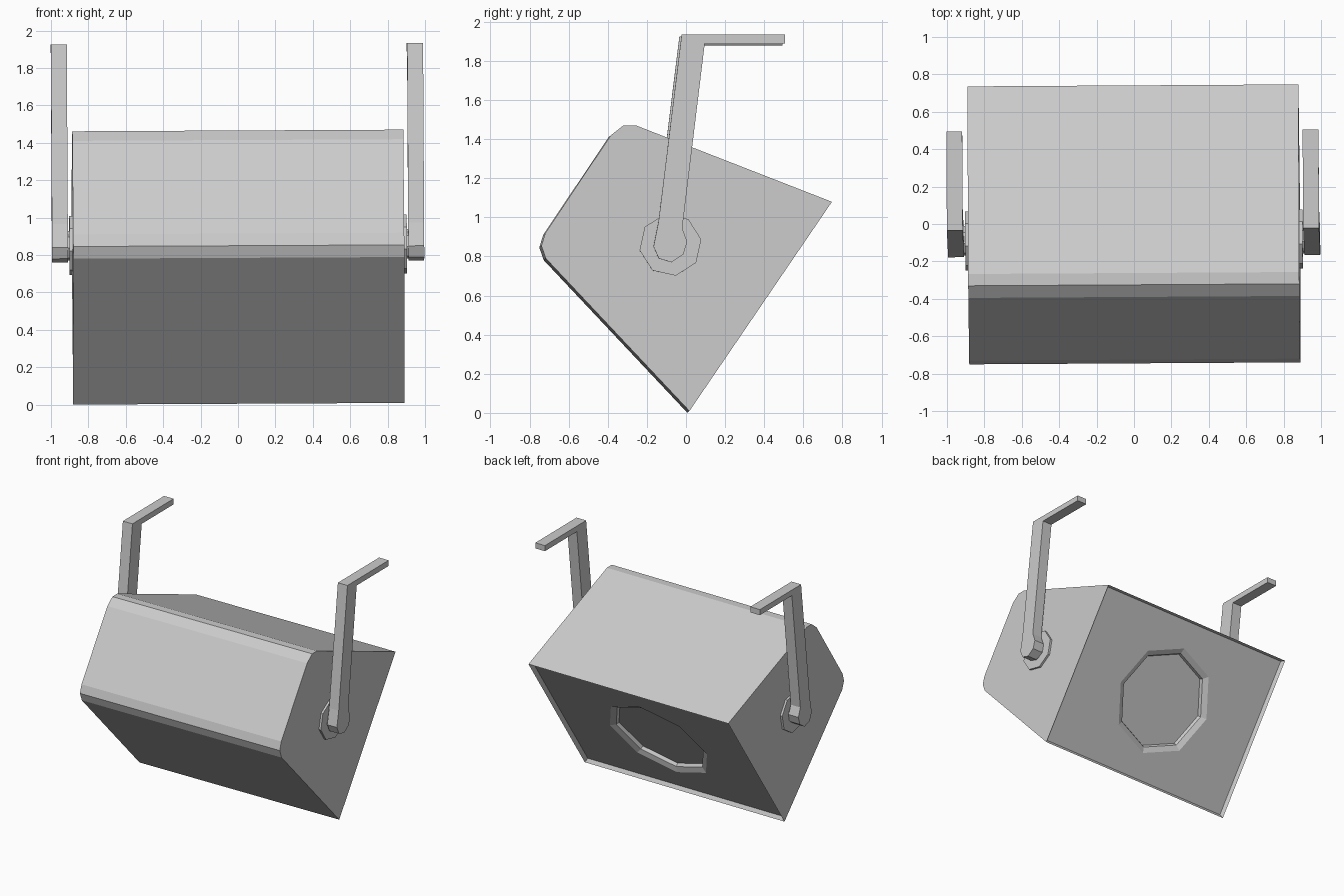
import bpy, bmesh, math
from mathutils import Vector, Matrix

if "Cube" in bpy.data.objects:
    bpy.data.objects.remove(bpy.data.objects["Cube"])

# the whole model leans by a fraction of a degree
LEAN = (Matrix.Translation((0.004, 0, 0)) @ Matrix.Rotation(0.006, 4, 'Z')
        @ Matrix.Rotation(-0.005, 4, 'Y'))


def finish(name, bm):
    bmesh.ops.recalc_face_normals(bm, faces=bm.faces)
    mesh = bpy.data.meshes.new(name)
    bm.to_mesh(mesh)
    bm.free()
    mesh.transform(LEAN)
    ob = bpy.data.objects.new(name, mesh)
    bpy.context.collection.objects.link(ob)
    return ob


def loft(bm, rings):
    """Skin a stack of point rings and cap both ends."""
    rows = [[bm.verts.new(p) for p in r] for r in rings]
    n = len(rows[0])
    for a, b in zip(rows, rows[1:]):
        for i in range(n):
            j = (i + 1) % n
            bm.faces.new((a[i], a[j], b[j], b[i]))
    bm.faces.new(rows[0])
    bm.faces.new(rows[-1])


def prism(profile, x0, x1):
    """Extrude a (y, z) profile along x."""
    bm = bmesh.new()
    loft(bm, [[(x, y, z) for y, z in profile] for x in (x0, x1)])
    return bm


# cabinet: wedge body with blunt corners
body = [(0.012, 0.005), (0.741, 1.075), (-0.262, 1.466), (-0.325, 1.466),
        (-0.39, 1.415), (-0.725, 0.915), (-0.745, 0.85), (-0.722, 0.785)]
bm = prism(body, -0.885, 0.885)
bmesh.ops.recalc_face_normals(bm, faces=bm.faces)

# recessed grille panel inside a thin rim
up = Vector((0, 0.729, 1.07)).normalized()
out = Vector((0, up.z, -up.y))
side = Vector((1, 0, 0))
bm.normal_update()
front = max(bm.faces, key=lambda f: f.normal.dot(out))
bmesh.ops.inset_region(bm, faces=[front], thickness=0.016, use_even_offset=True)
bmesh.ops.translate(bm, verts=front.verts, vec=-out * 0.03)
cabinet = finish("cabinet", bm)

# octagonal driver recess with a sloped lip
centre = Vector((0, 0.3765, 0.54)) - out * 0.03
rings = []
for r, d in ((0.43, 0.01), (0.43, 0.0), (0.385, -0.02), (0.375, -0.045)):
    rings.append([centre + out * d + side * (r * math.cos(k * math.pi / 4))
                  + up * (r * math.sin(k * math.pi / 4)) for k in range(8)])
bm = bmesh.new()
loft(bm, rings)
cutter = finish("driver_cutter", bm)
cutter.hide_render = True
mod = cabinet.modifiers.new("driver_recess", 'BOOLEAN')
mod.operation = 'DIFFERENCE'
mod.solver = 'EXACT'
mod.object = cutter
bpy.context.view_layer.objects.active = cabinet
bpy.ops.object.modifier_apply(modifier=mod.name)
bpy.data.objects.remove(cutter)

# pivots and hanging brackets on both sides
PY, PZ = -0.085, 0.855


def octagon(r, phase):
    return [(PY + r * math.cos(math.radians(phase + 45 * k)),
             PZ + r * math.sin(math.radians(phase + 45 * k))) for k in range(8)]


arm = [(-0.147, 0.97), (-0.172, 0.845), (-0.145, 0.785), (-0.08, 0.765),
       (-0.02, 0.805), (0.0, 0.87), (-0.025, 0.94), (0.09, 1.885),
       (0.5, 1.885), (0.5, 1.93), (-0.028, 1.93)]
for label, s in (("left", -1), ("right", 1)):
    finish(label + "_pivot_plate", prism(octagon(0.16, 10), s * 0.88, s * 0.902))
    finish(label + "_pivot_pin", prism(octagon(0.08, 10), s * 0.895, s * 0.915))
    finish(label + "_bracket", prism(arm, s * 0.91, s * 0.995))
